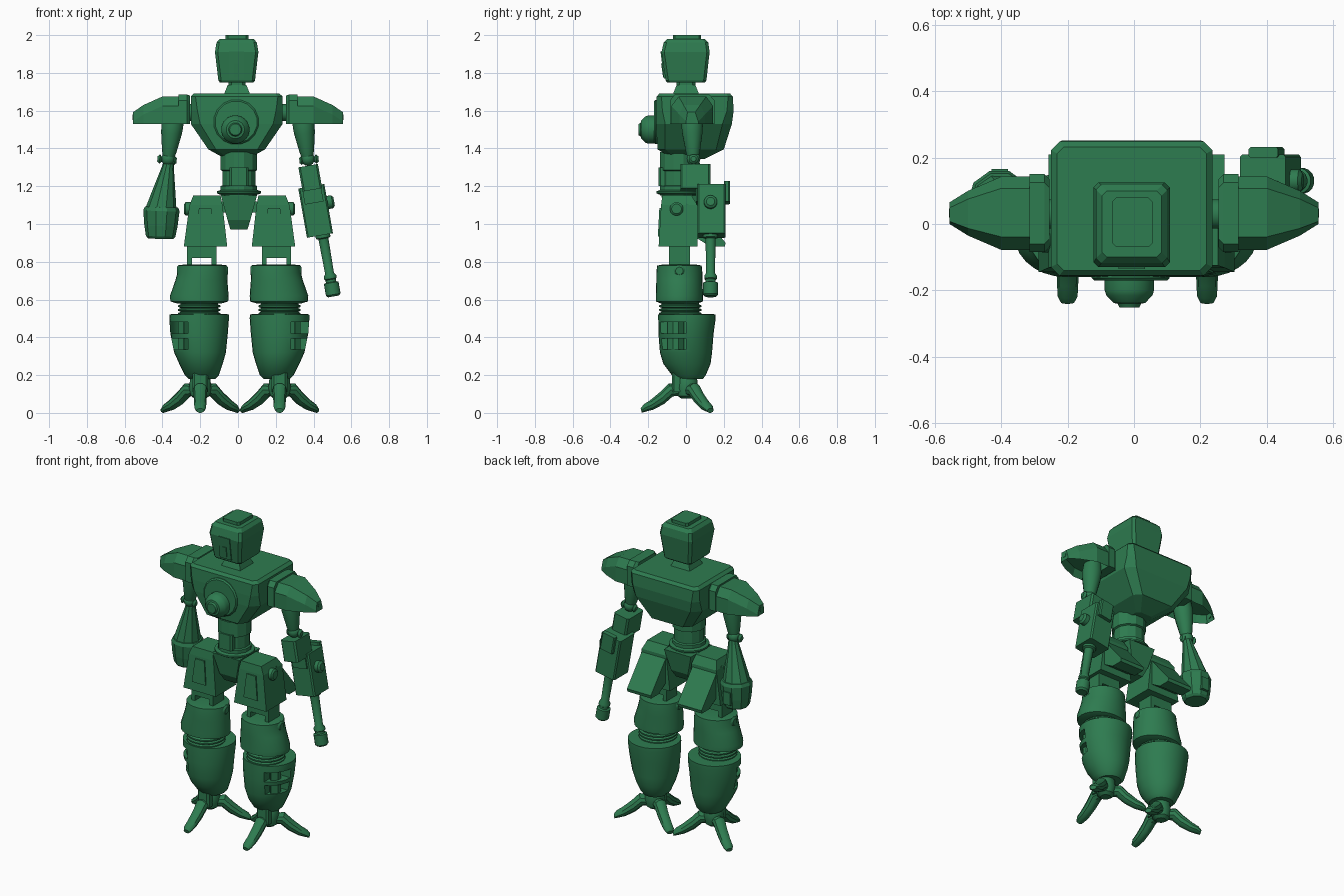
import bpy
import bmesh
from math import cos, sin, pi, radians
from mathutils import Vector, Matrix

old = bpy.data.objects.get("Cube")
if old:
    bpy.data.objects.remove(old)

COLOUR = (0.027, 0.2, 0.08, 1)
green = bpy.data.materials.new("green paint")
green.use_nodes = True
green.diffuse_color = COLOUR
green.node_tree.nodes["Principled BSDF"].inputs["Base Color"].default_value = COLOUR


def skin(name, rings, smooth=False, dent=0):
    """Closed solid through matching rings of points; dent hollows its underside."""
    bm = bmesh.new()
    loops = [[bm.verts.new(p) for p in ring] for ring in rings]
    n = len(loops[0])
    for a, b in zip(loops, loops[1:]):
        for i in range(n):
            j = (i + 1) % n
            bm.faces.new((a[i], a[j], b[j], b[i]))
    bm.faces.new(loops[0][::-1])
    bm.faces.new(loops[-1])
    bmesh.ops.recalc_face_normals(bm, faces=bm.faces)
    if dent:
        under = [f for f in bm.faces if f.normal.z < -0.9]
        bmesh.ops.inset_region(bm, faces=under, thickness=0.015)
        for v in {v for f in under for v in f.verts}:
            v.co.z += dent
    mesh = bpy.data.meshes.new(name)
    bm.to_mesh(mesh)
    bm.free()
    mesh.materials.append(green)
    ob = bpy.data.objects.new(name, mesh)
    bpy.context.collection.objects.link(ob)
    if smooth:
        bpy.ops.object.select_all(action="DESELECT")
        ob.select_set(True)
        bpy.context.view_layer.objects.active = ob
        bpy.ops.object.shade_smooth_by_angle(angle=radians(35))
    return ob


def rect(x0, x1, y0, y1, z, c=0.0):
    """Level rectangle ring, corners cut by c."""
    if not c:
        return [(x0, y0, z), (x1, y0, z), (x1, y1, z), (x0, y1, z)]
    return [(x0 + c, y0, z), (x1 - c, y0, z), (x1, y0 + c, z), (x1, y1 - c, z),
            (x1 - c, y1, z), (x0 + c, y1, z), (x0, y1 - c, z), (x0, y0 + c, z)]


def box(name, x, y, z, c=0.0):
    x = sorted(x)
    return skin(name, [rect(*x, *y, h, c) for h in z])


def turned(name, origin, axis, profile, n=24, flat=1.0, smooth=True):
    """Lathe (distance, radius) pairs about an axis; flat squashes the depth."""
    axis = Vector(axis).normalized()
    u = Vector((0, 1, 0)) if abs(axis.y) < 0.9 else Vector((1, 0, 0))
    v = axis.cross(u).normalized()
    u = v.cross(axis)
    rings = [[Vector(origin) + axis * t + u * (r * flat * cos(2 * pi * (k + 0.5) / n))
              + v * (r * sin(2 * pi * (k + 0.5) / n)) for k in range(n)] for t, r in profile]
    return skin(name, rings, smooth)


def ball(name, centre, r):
    return turned(name, centre, (0, 0, 1),
                  [(-r * cos(pi * k / 8), max(r * sin(pi * k / 8), r * 0.05)) for k in range(9)], 16)


def oval_stack(name, rows, n=28):
    """Upright smooth body from (cx, cy, z, rx, ry) rows."""
    return skin(name, [[(cx + rx * cos(2 * pi * k / n), cy + ry * sin(2 * pi * k / n), z)
                        for k in range(n)] for cx, cy, z, rx, ry in rows], True)


# Head, cap, visor and neck
M = -0.007
head = [(1.75, .09, -.10, .10), (1.76, .097, -.108, .108), (1.91, .115, -.13, .125),
        (1.96, .107, -.118, .118), (1.98, .09, -.10, .10)]
skin("head", [rect(M - w, M + w, a, b, z, 0.015) for z, w, a, b in head])
box("head_cap", (-.065, .055), (-.07, .08), (1.975, 2.0), 0.012)
skin("visor_plate", [rect(-.047, .033, -.117, -.09, 1.77), rect(-.047, .033, -.135, -.1, 1.912)])
skin("visor_slot", [rect(-.02, .006, -.121, -.1, 1.775), rect(-.02, .006, -.132, -.1, 1.85)])
box("neck_column", (-.05, .04), (-.05, .05), (1.70, 1.77), 0.015)
skin("neck_collar", [rect(-.075, .065, -.07, .07, 1.685), rect(-.055, .045, -.05, .05, 1.735)])

# Chest shell narrowing to a keel
torso = [(1.345, .06, -.07, .10, .02), (1.395, .15, -.15, .20, .04), (1.53, .243, -.16, .243, .05),
         (1.60, .243, -.16, .252, .035), (1.675, .243, -.155, .248, .025), (1.692, .225, -.14, .232, .02)]
skin("torso", [rect(M - w, M + w, a, b, z, c) for z, w, a, b, c in torso])
turned("chest_plate", (-.01, -.14, 1.54), (0, -1, 0), [(0, .12), (.022, .12), (.03, .112)], 16)
turned("chest_lens", (-.014, -.16, 1.5), (0, -1, 0),
       [(0, .075), (.04, .075), (.055, .07), (.078, .048), (.08, .036), (.092, .03)], 24)

# Waist and pelvis
turned("waist", (.005, -.04, 1.15), (0, 0, 1),
       [(0, .1), (.05, .1), (.055, .09), (.13, .09), (.135, .1), (.23, .1)], 12, smooth=False)
turned("waist_flange", (.005, -.04, 1.155), (0, 0, 1),
       [(0, .1), (.008, .118), (.018, .118), (.024, .1)])
box("waist_front_panel", (-.045, .055), (-.145, -.1), (1.2, 1.3), 0.01)
skin("pelvis", [rect(-.04, .05, -.08, .03, .97), rect(-.055, .065, -.11, .06, 1.02),
                rect(-.09, .10, -.13, .08, 1.15)])
box("hip_axle", (-.2, .21), (-.09, .0), (1.06, 1.12))

for s, side in ((-1, "right"), (1, "left")):
    def X(x):
        return s * x

    def span(cx, a, b):
        return sorted((cx + s * a, cx + s * b))

    # Shoulder block and tapering shoulder guard
    turned(f"{side}_shoulder_axle", (X(.2), .03, 1.59), (s, 0, 0), [(0, .045), (.09, .045)], 16)
    guard = [(.255, -.07, .135, 1.68), (.27, -.085, .15, 1.685), (.315, -.085, .15, 1.685)]
    skin(f"{side}_shoulder_block",
         [[(X(x), a, 1.53), (X(x), b, 1.53), (X(x), b, t - .03), (X(x), b - .025, t),
           (X(x), a + .025, t), (X(x), a, t - .03)] for x, a, b, t in guard])
    guard = [(.31, -.078, .143, 1.675), (.40, -.078, .143, 1.675),
             (.50, -.035, .10, 1.63), (.556, -.0, .065, 1.592)]
    skin(f"{side}_shoulder_guard",
         [[(X(x), a, 1.53), (X(x), b, 1.53), (X(x), b, t - .05), (X(x), b * .75, t),
           (X(x), a * .6 + .008, t), (X(x), a, t - .05)] for x, a, b, t in guard], dent=.05)
    turned(f"{side}_guard_stud", (X(.545), .033, 1.565), (s, 0, 0), [(0, .014), (.013, .014)], 10)

    # Upper arm and elbow
    turned(f"{side}_upper_arm", (X(.338), .03, 1.6), (s * .12, .03, -1),
           [(0, .05), (.08, .058), (.12, .055), (.22, .038), (.25, .03)], 14)
    ball(f"{side}_elbow", (X(.37), .04, 1.345), .037)
    turned(f"{side}_elbow_pin", (X(.325), .04, 1.335), (s, 0, .1),
           [(0, .014), (.01, .024), (.024, .014), (.08, .014), (.09, .026), (.102, .014)], 12)

    # Thigh: front block, framed panel, rear wedge and hip disc
    t = .008 + s * .18
    skin(f"{side}_thigh", [rect(*span(t, -.115, .115), -.145, .06, .88),
                           rect(*span(t, -.09, .085), -.132, .06, 1.1),
                           rect(*span(t, -.08, .065), -.125, .03, 1.15)])
    skin(f"{side}_thigh_panel", [rect(*span(t, -.045, .052), -.149, -.13, .935),
                                 rect(*span(t, -.03, .035), -.141, -.12, 1.085)])
    skin(f"{side}_thigh_rear_wedge",
         [[(t + s * x, y, z) for y, z in ((.0, 1.11), (.06, 1.08), (.21, .9), (.205, .88),
                                          (.13, .88), (.0, .96))] for x in (-.085, .085)])
    turned(f"{side}_hip_disc", (t + s * .06, -.05, 1.08), (s, 0, 0),
           [(0, .036), (.045, .036), (.053, .026)], 16)

    # Knee links and cuff
    k = .006 + s * .195
    box(f"{side}_knee_block", span(k, -.065, .06), (-.09, .02), (.82, .9))
    for x in (-.075, .055):
        box(f"{side}_knee_link", span(k, x, x + .025), (-.09, .02), (.74, .89))
    oval_stack(f"{side}_knee_cuff", [
        (k, -.035, .785, .10, .09), (k, -.035, .78, .128, .118), (k, -.035, .74, .132, .122),
        (k + s * .005, -.035, .70, .138, .122), (k + s * .016, -.035, .62, .155, .125),
        (k + s * .016, -.035, .59, .153, .125), (k + s * .016, -.035, .58, .12, .1)])
    for d in (-1, 1):
        turned(f"{side}_knee_knob", (k + s * d * .1, -.035, .752), (s * d, 0, 0),
               [(0, .032), (.025, .032), (.035, .02)], 14)

    # Corrugated shin joint
    c = .007 + s * .213
    rows = [(.50, .10)]
    for z in (.525, .545, .565):
        rows += [(z - .009, .1), (z - .004, .113), (z + .004, .113), (z + .009, .1)]
    turned(f"{side}_shin_bellows", (c, -.03, 0), (0, 0, 1), rows + [(.6, .1)], 24)

    # Shin shell with two side vents cut into it
    shin = oval_stack(f"{side}_shin", [
        (c - s * .015, .02, .18, .07, .07), (c - s * .015, .015, .2, .09, .09),
        (c - s * .01, .005, .26, .115, .125), (c - s * .005, .0, .32, .137, .138),
        (c, .0, .42, .152, .146), (c, .005, .5, .158, .152), (c, .005, .522, .157, .152),
        (c, .0, .523, .12, .12)])
    for z in (.335, .42):
        vent = box("vent_cutter", span(c, .06, .2), (-.2, 0), (z, z + .06))
        vent.rotation_euler = (0, 0, 0)
        cut = shin.modifiers.new("vent", "BOOLEAN")
        cut.object, cut.solver = vent, "EXACT"
        bpy.context.view_layer.objects.active = shin
        bpy.ops.object.modifier_apply(modifier=cut.name)
        bpy.data.objects.remove(vent)
        box(f"{side}_vent_back", span(c, .05, .112), (-.098, -.01), (z - .005, z + .065), .03)

    # Ankle and three-clawed foot
    f = .01 + s * .21
    turned(f"{side}_ankle", (f, .005, 0), (0, 0, 1),
           [(.075, .03), (.09, .05), (.13, .06), (.18, .055), (.21, .04)], 16)
    box(f"{side}_ankle_guard", (f - .042, f + .042), (-.075, -.02), (.11, .21), .012)
    for a in (-90, 33, 147):
        out = Vector((cos(radians(a)), sin(radians(a)), 0))
        across = Vector((-out.y, out.x, 0))
        claw = [(.02, .12, .03, .03), (.08, .122, .038, .036), (.125, .08, .034, .034),
                (.18, .043, .032, .027), (.218, .026, .03, .02), (.237, .012, .02, .012)]
        skin(f"{side}_toe", [[Vector((f, 0, z)) + out * (d + .3 * h * sin(q)) + across * w * cos(q)
                              + Vector((0, 0, h * sin(q))) for q in
                              [2 * pi * i / 10 for i in range(10)]] for d, z, w, h in claw], True)

# Plain forearm on the right, flaring to a heavy cuff
turned("right_forearm", (-.367, .045, 1.325), (-.16, .09, -1),
       [(0, .028), (.03, .033), (.15, .06), (.25, .082), (.27, .09)], 10, smooth=False)
turned("right_forearm_cuff", (-.405, .068, 1.09), (-.03, .02, -1),
       [(0, .088), (.02, .096), (.1, .088), (.155, .078), (.168, .066)], 10, smooth=False)
box("right_cuff_rear_box", (-.43, -.38), (.13, .165), (.96, 1.04))

# Gun forearm on the left, built upright then tilted outwards
gun = [
    box("gun_elbow_block", (-.05, .055), (-.03, .13), (-.02, .11), .01),
    box("gun_housing", (-.07, .07), (.06, .21), (-.265, .0), .008),
    box("gun_rear_box", (-.04, .05), (.2, .232), (-.09, .02), .006),
    box("gun_front_panel", (-.05, .05), (.052, .07), (-.09, -.02)),
    turned("gun_side_knob", (.06, .13, -.1), (1, 0, 0), [(0, .035), (.035, .035), (.045, .022)], 14),
    turned("gun_barrel", (.015, .13, -.25), (0, 0, -1),
           [(0, .04), (.03, .04), (.035, .027), (.22, .024), (.235, .034), (.25, .034),
            (.255, .028), (.268, .028), (.272, .04), (.335, .04), (.345, .03)], 16),
]
tilt = Matrix.Translation((.388, 0, 1.2)) @ Matrix.Rotation(radians(-10), 4, "Y")
for part in gun:
    part.matrix_world = tilt
